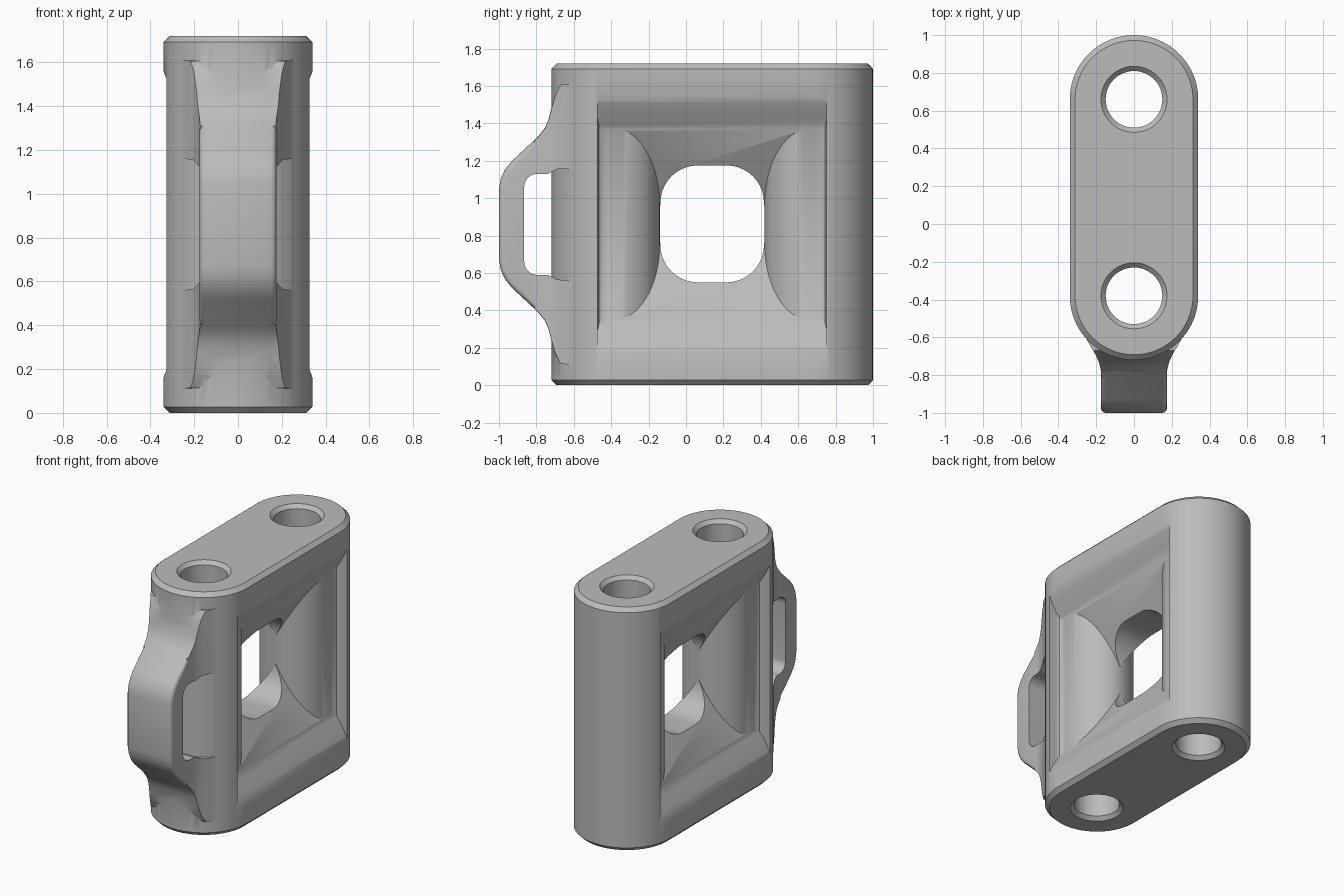
import bpy, bmesh
from math import sin, cos, pi, radians, asin

cube = bpy.data.objects.get("Cube")
if cube:
    bpy.data.objects.remove(cube, do_unlink=True)

FRONT, BACK = -0.38, 0.66      # column centres along y
HEIGHT, RADIUS = 1.72, 0.34
MID = HEIGHT / 2

grey = bpy.data.materials.new("warm_grey")
grey.use_nodes = True
grey.diffuse_color = (0.5, 0.5, 0.5, 1)
grey.node_tree.nodes["Principled BSDF"].inputs["Base Color"].default_value = (0.5, 0.5, 0.5, 1)


def make_object(name, bm):
    bmesh.ops.recalc_face_normals(bm, faces=bm.faces)
    mesh = bpy.data.meshes.new(name)
    bm.to_mesh(mesh)
    bm.free()
    mesh.materials.append(grey)
    obj = bpy.data.objects.new(name, mesh)
    bpy.context.collection.objects.link(obj)
    return obj


def loft(name, rings):
    """Skin a stack of equal-length rings and cap both ends."""
    bm = bmesh.new()
    loops = [[bm.verts.new(p) for p in ring] for ring in rings]
    n = len(loops[0])
    for a, b in zip(loops, loops[1:]):
        for i in range(n):
            j = (i + 1) % n
            bm.faces.new((a[i], a[j], b[j], b[i]))
    bm.faces.new(loops[0])
    bm.faces.new(loops[-1])
    return make_object(name, bm)


def prism(name, points, axis, lo, hi):
    """Extrude a flat outline along one axis."""
    place = {"x": lambda u, v, t: (t, u, v),
             "y": lambda u, v, t: (u, t, v),
             "z": lambda u, v, t: (u, v, t)}[axis]
    return loft(name, [[place(u, v, t) for u, v in points] for t in (lo, hi)])


def arc(cx, cy, r, start, end, steps):
    angles = [start + (end - start) * i / steps for i in range(steps + 1)]
    return [(cx + r * cos(a), cy + r * sin(a)) for a in angles]


def apply_modifier(obj, mod):
    bpy.ops.object.select_all(action="DESELECT")
    bpy.context.view_layer.objects.active = obj
    obj.select_set(True)
    bpy.ops.object.modifier_apply(modifier=mod.name)


def combine(obj, tool, operation):
    mod = obj.modifiers.new("combine", "BOOLEAN")
    mod.operation, mod.solver, mod.object = operation, "EXACT", tool
    apply_modifier(obj, mod)
    bpy.data.objects.remove(tool, do_unlink=True)


def bevel(obj, width, segments):
    mod = obj.modifiers.new("bevel", "BEVEL")
    mod.width, mod.segments = width, segments
    mod.limit_method, mod.angle_limit = "ANGLE", radians(65)
    apply_modifier(obj, mod)


# Main block: chamfered slab with fully rounded ends
outline = arc(0, BACK, RADIUS, 0, pi, 40) + arc(0, FRONT, RADIUS, pi, 2 * pi, 40)
body = prism("bracket_body", outline, "z", 0, HEIGHT)
bevel(body, 0.028, 1)

# Handle: side profile, mirrored about mid height
upper = [(-1, 1.05), (-0.99, 1.105), (-0.967, 1.155), (-0.93, 1.2), (-0.79, 1.33),
         (-0.755, 1.375), (-0.735, 1.42), (-0.72, 1.48), (-0.70, 1.55),
         (-0.67, 1.61), (-0.5, 1.62)]


def mirrored_profile(half, scale=1.0):
    top = [(y, MID + (z - MID) * scale) for y, z in half]
    return top + [(y, 2 * MID - z) for y, z in reversed(top)]


handle = prism("handle", mirrored_profile(upper), "x", -0.175, 0.175)
bevel(handle, 0.025, 3)

# Flared root blending the handle into the rounded end
flare_side = [(0.172, -0.81), (0.177, -0.765), (0.188, -0.725), (0.207, -0.685),
              (0.232, -0.645), (0.256, -0.6), (0.25, -0.55)]
flare_plan = flare_side + [(-x, y) for x, y in reversed(flare_side)]
flare = prism("flare", flare_plan, "z", 0.02, HEIGHT - 0.02)
combine(flare, prism("flare_limit", mirrored_profile(upper, 0.995), "x", -0.4, 0.4), "INTERSECT")
combine(handle, flare, "UNION")

# Grip slot, open toward the body so the rounded end forms its inner wall
slot_half = arc(-0.795, 1.06, 0.07, pi, pi / 2, 8) + [(-0.74, 1.13), (-0.69, 1.155), (-0.45, 1.17)]
combine(handle, prism("slot", mirrored_profile(slot_half), "x", -0.4, 0.4), "DIFFERENCE")
combine(body, handle, "UNION")

# Side pockets: plan outline leaves a round column at each end
COLUMN, WALL = 0.24, 0.092


def pocket_edge():
    """Right-hand pocket edge, wall to column tip, relative to a column centre."""
    fillet = [(0.6, -WALL), (0.272, -WALL), (0.25, -WALL + 0.008), (0.239, -WALL + 0.024)]
    return fillet + arc(0, 0, COLUMN, asin(-0.045 / COLUMN), pi / 2, 24)


edge = pocket_edge()
front_edge = edge + [(-x, y) for x, y in reversed(edge[:-1])]
plan = [(x, FRONT + y) for x, y in front_edge] + [(-x, BACK - y) for x, y in front_edge]
pocket = prism("pocket", plan, "z", -0.2, HEIGHT + 0.2)

# Pocket section: sloped roof and floor with a softened lip
slope = [(0.4, 1.8), (0.345, 1.575), (0.335, 1.545), (0.32, 1.51), (0.295, 1.463), (0, 0.96)]
roof = slope + [(-x, z) for x, z in reversed(slope[:-1])]
section = roof + [(x, 2 * MID - z) for x, z in reversed(roof)]
combine(pocket, prism("pocket_section", section, "y", -1, 1.2), "INTERSECT")
combine(body, pocket, "DIFFERENCE")

# Rounded window through the middle
y0, y1, z0, z1, r = -0.137, 0.417, 0.55, 1.175, 0.2
window = []
for i, (cy, cz) in enumerate([(y1 - r, z1 - r), (y0 + r, z1 - r), (y0 + r, z0 + r), (y1 - r, z0 + r)]):
    window += arc(cy, cz, r, i * pi / 2, (i + 1) * pi / 2, 10)
combine(body, prism("window", window, "x", -0.6, 0.6), "DIFFERENCE")

# Countersunk bolt holes down each column
for cy in (FRONT, BACK):
    steps = [(0.2, -0.025), (0.15, 0.025), (0.15, HEIGHT - 0.025), (0.2, HEIGHT + 0.025)]
    rings = [[(x, y, z) for x, y in arc(0, cy, rad, 0, 2 * pi, 48)[:-1]] for rad, z in steps]
    combine(body, loft("bolt_hole", rings), "DIFFERENCE")

# Smooth curved surfaces, keep machined edges crisp
bpy.ops.object.select_all(action="DESELECT")
bpy.context.view_layer.objects.active = body
body.select_set(True)
bpy.ops.object.shade_smooth_by_angle(angle=radians(32))
